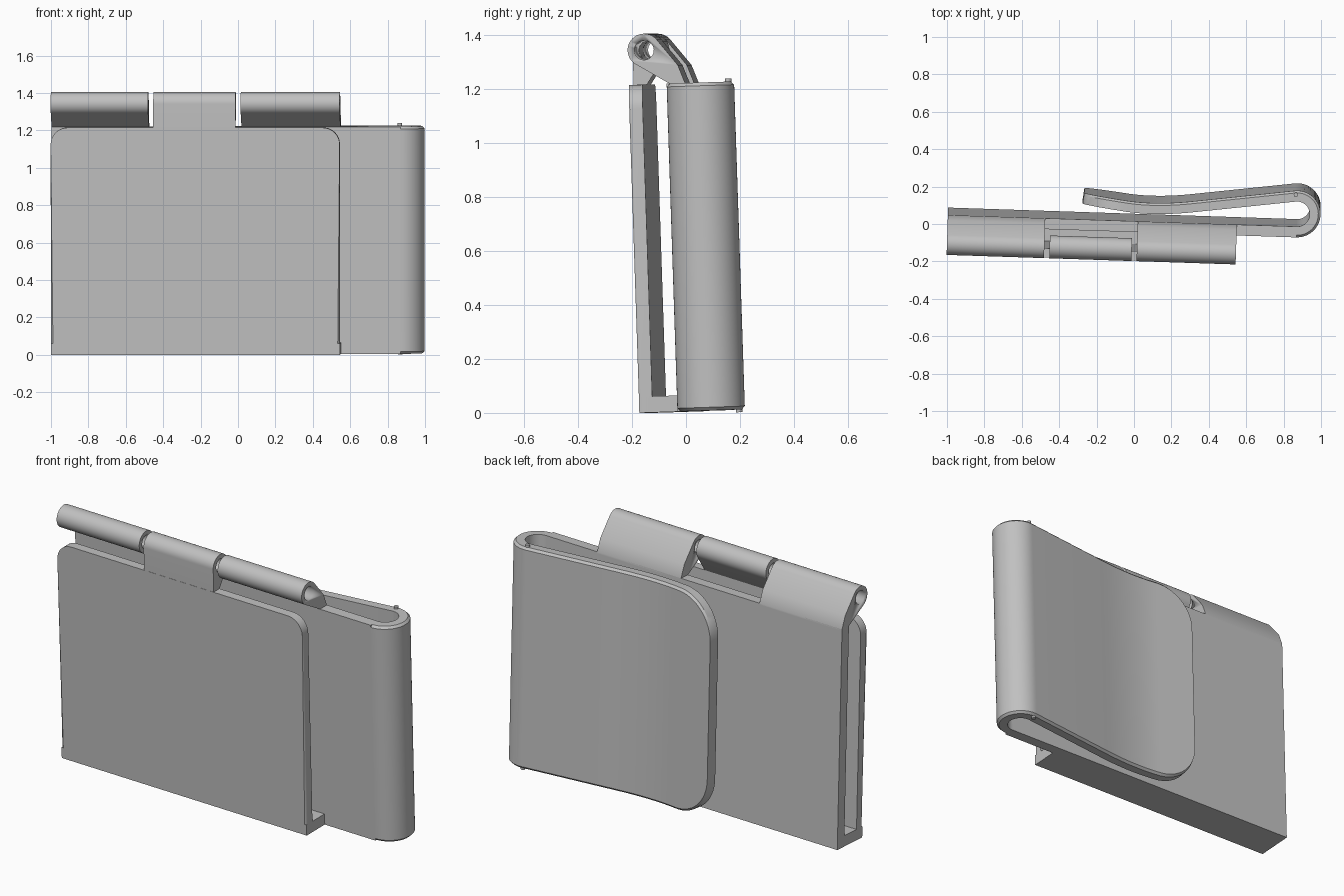
import bpy, bmesh, math
from mathutils import Matrix, Vector

if "Cube" in bpy.data.objects:
    bpy.data.objects.remove(bpy.data.objects["Cube"])

H = 1.215                      # height of the plates
LEFT, RIGHT = -0.996, 0.55     # ends of the hinged pocket
TILT = (Matrix.Translation((0, 0, 0.005)) @ Matrix.Rotation(-0.033, 4, 'Z')
        @ Matrix.Rotation(0.033, 4, 'X'))

grey = bpy.data.materials.new("plain_grey")
grey.diffuse_color = (0.53, 0.53, 0.53, 1)
grey.use_nodes = True
grey.node_tree.nodes["Principled BSDF"].inputs["Base Color"].default_value = grey.diffuse_color


def finish(name, bm):
    """Turn a bmesh into a tilted, shaded object."""
    bmesh.ops.recalc_face_normals(bm, faces=bm.faces)
    mesh = bpy.data.meshes.new(name)
    bm.to_mesh(mesh)
    bm.free()
    mesh.transform(TILT)
    mesh.materials.append(grey)
    obj = bpy.data.objects.new(name, mesh)
    bpy.context.collection.objects.link(obj)
    bpy.ops.object.select_all(action='DESELECT')
    obj.select_set(True)
    bpy.context.view_layer.objects.active = obj
    bpy.ops.object.shade_smooth_by_angle(angle=math.radians(25))
    return obj


def prism(points, place, lo, hi):
    """Extrude a 2D outline between lo and hi; place maps (a, b, depth) to xyz."""
    bm = bmesh.new()
    a = [bm.verts.new(place(p[0], p[1], lo)) for p in points]
    b = [bm.verts.new(place(p[0], p[1], hi)) for p in points]
    n = len(points)
    bm.faces.new(a)
    bm.faces.new(b[::-1])
    for i in range(n):
        j = (i + 1) % n
        bm.faces.new((a[i], a[j], b[j], b[i]))
    return bm


def arc(cx, cy, r, a0, a1, n):
    return [(cx + r * math.cos(math.radians(a0 + (a1 - a0) * i / n)),
             cy + r * math.sin(math.radians(a0 + (a1 - a0) * i / n)))
            for i in range(n + 1)]


along_x = lambda a, b, d: (d, a, b)
along_y = lambda a, b, d: (a, d, b)
along_z = lambda a, b, d: (a, b, d)

# Front plate: rounded top corners and a softened front rim
r = 0.09
outline = ([(LEFT, 0), (RIGHT, 0)] + arc(RIGHT - r, H - r, r, 0, 90, 10)
           + arc(LEFT + r, H - r, r, 90, 180, 10))
bm = prism(outline, along_y, -0.155, -0.105)
rim = [e for e in bm.edges if all(v.co.y < -0.15 for v in e.verts)
       and not all(v.co.z < 0.01 for v in e.verts)]
bmesh.ops.bevel(bm, geom=rim, offset=0.012, segments=3, profile=0.5, affect='EDGES')
finish("front_plate", bm)

# Pocket floor joining the front and back plates
finish("pocket_floor", prism([(-0.155, 0), (0.0, 0), (0.0, 0.06), (-0.155, 0.06)],
                             along_x, LEFT, RIGHT))

# Back plate, flat up to the start of the clip bend
V0, V1, BEND = -0.003, 0.055, 0.87
finish("back_plate", prism([(LEFT, V0), (BEND, V0), (BEND, V1), (LEFT, V1)],
                           along_z, 0, H))

# Spring clip: swept strip, round bend, gentle dip and a flared tip
T = V1 - V0
path = arc(BEND, 0.122, 0.096, -90, 97.8, 32)
dip = [Vector((0.32, 0.1435)), Vector((0.12, 0.115)), Vector((-0.04, 0.133))]
for i in range(13):            # smooth dip
    t = i / 12
    path.append(tuple(dip[0] * (1 - t) ** 2 + dip[1] * 2 * t * (1 - t) + dip[2] * t * t))
tip = Vector((-0.275, 0.162))
CORNER = 0.22
for i in range(1, 17):         # denser toward the tip for the round corners
    path.append(tuple(dip[2].lerp(tip, math.sin(math.pi / 2 * i / 16))))
path = [Vector(p) for p in path]
bm = bmesh.new()
rings = []
c = 0.012
for i, p in enumerate(path):
    d = (path[min(i + 1, len(path) - 1)] - path[max(i - 1, 0)]).normalized()
    if i == 0:
        d = Vector((1, 0))
    out = Vector((d.y, -d.x)) * 1.0
    left = (path[-1] - p).length
    cut = 0
    if p.x < 0.2 and left < CORNER:
        cut = CORNER - math.sqrt(max(0, CORNER ** 2 - (CORNER - left) ** 2))
    section = [(-T / 2, cut), (T / 2 - c, cut), (T / 2, cut + c),
               (T / 2, H - cut - c), (T / 2 - c, H - cut), (-T / 2, H - cut)]
    rings.append([bm.verts.new((*(p + out * o), z)) for o, z in section])
for a, b in zip(rings, rings[1:]):
    for k in range(6):
        m = (k + 1) % 6
        bm.faces.new((a[k], a[m], b[m], b[k]))
bm.faces.new(rings[0])
bm.faces.new(rings[-1][::-1])
finish("spring_clip", bm)

# Tiny nubs at the top and bottom edges of the bend
for name, lo, hi in (("top_nub", H - 0.02, H + 0.012), ("bottom_nub", -0.01, 0.02)):
    finish(name, prism(arc(0.86, 0.225, 0.012, 0, 330, 11), along_z, lo, hi))

# Hinge knuckles around a shared axis
CV, CW, R = -0.093, 1.342, 0.061
back_arm = [(V0, H - 0.01), (V1, H - 0.01), (V1, H), (0.03, 1.283)] \
    + arc(CV, CW, R, 40, 240, 28) + [(V0, H)]
front_neck = [(-0.154, 1.16), (-0.105, 1.16), (-0.105, H)] \
    + arc(CV, CW, R, -35, 180, 30)
knuckles = [
    finish("back_knuckle_left", prism(back_arm, along_x, LEFT, -0.475)),
    finish("back_knuckle_right", prism(back_arm, along_x, 0.02, RIGHT)),
    finish("front_knuckle", prism(front_neck, along_x, -0.447, -0.008)),
]

# Pin hole through all the knuckles
cutter = finish("pin_hole_cutter",
                prism(arc(CV, CW, 0.036, 0, 348.75, 31), along_x, -1.2, 0.8))
cutter.hide_render = True
cutter.hide_viewport = True
for k in knuckles:
    mod = k.modifiers.new("pin_hole", 'BOOLEAN')
    mod.operation = 'DIFFERENCE'
    mod.solver = 'EXACT'
    mod.object = cutter
